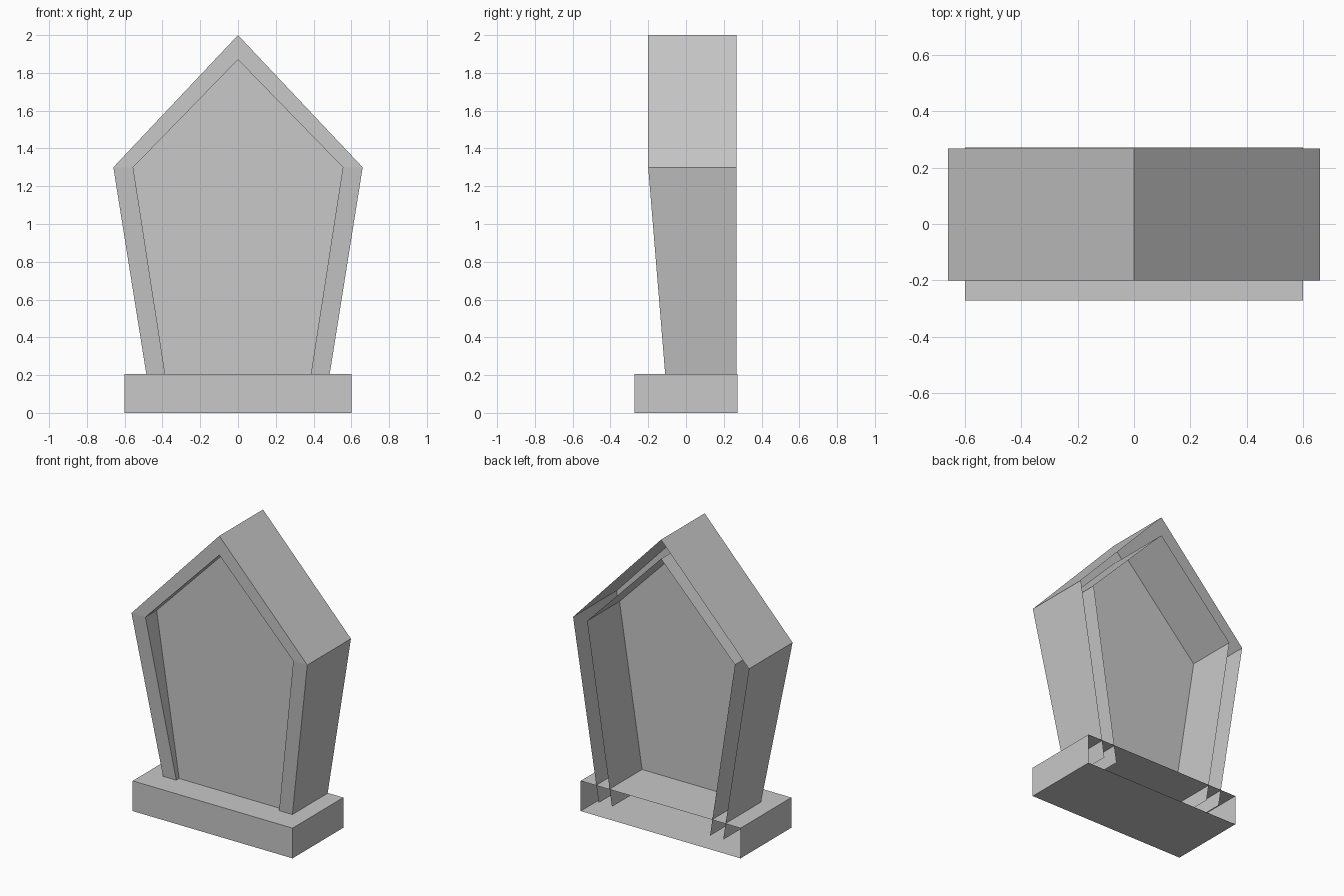
import bpy
import bmesh

default = bpy.data.objects.get("Cube")
if default:
    bpy.data.objects.remove(default, do_unlink=True)

# Single stone colour
stone = bpy.data.materials.new("grey_stone")
stone.use_nodes = True
colour = (0.58, 0.58, 0.58, 1)
stone.diffuse_color = colour
stone.node_tree.nodes["Principled BSDF"].inputs["Base Color"].default_value = colour

BACK = 0.268       # open rear edge of the stone
PANEL = -0.08      # recessed face
FOOT = 0.09        # stone is sunk into the plinth
SHOULDER = 1.3


def add_object(name, bm):
    mesh = bpy.data.meshes.new(name)
    bm.to_mesh(mesh)
    bm.free()
    mesh.materials.append(stone)
    obj = bpy.data.objects.new(name, mesh)
    bpy.context.collection.objects.link(obj)
    return obj


def outline(foot, shoulder, apex):
    """Gabled outline as (x, z), from left foot over the apex to right foot."""
    return [(-foot, FOOT), (-shoulder, SHOULDER), (0, apex),
            (shoulder, SHOULDER), (foot, FOOT)]


def front_y(z):
    """The front leans back below the shoulder."""
    return -0.2 + max(0, SHOULDER - z) * 0.082


outer = outline(0.467, 0.66, 2.0)
inner = outline(0.368, 0.555, 1.87)

# Hollow gabled frame: outer wall, front border and inner wall, open behind
bm = bmesh.new()
rails = []
for points, at_front in ((outer, False), (outer, True), (inner, True), (inner, False)):
    rails.append([bm.verts.new((x, front_y(z) if at_front else BACK, z))
                  for x, z in points])
for a, b in zip(rails, rails[1:]):
    for i in range(len(a) - 1):
        bm.faces.new((a[i], b[i], b[i + 1], a[i + 1]))
add_object("stone_frame", bm)

# Recessed upright panel
bm = bmesh.new()
bm.faces.new([bm.verts.new((x, PANEL, z)) for x, z in reversed(inner)])
add_object("recessed_panel", bm)

# Plinth box, open at the rear
bm = bmesh.new()
bmesh.ops.create_cube(bm, size=1)
bm.normal_update()
rear = [f for f in bm.faces if f.normal.y > 0.9]
bmesh.ops.delete(bm, geom=rear, context='FACES_ONLY')
for v in bm.verts:
    v.co = (v.co.x * 1.2, v.co.y * 0.544, (v.co.z + 0.5) * 0.205)
add_object("plinth", bm)
